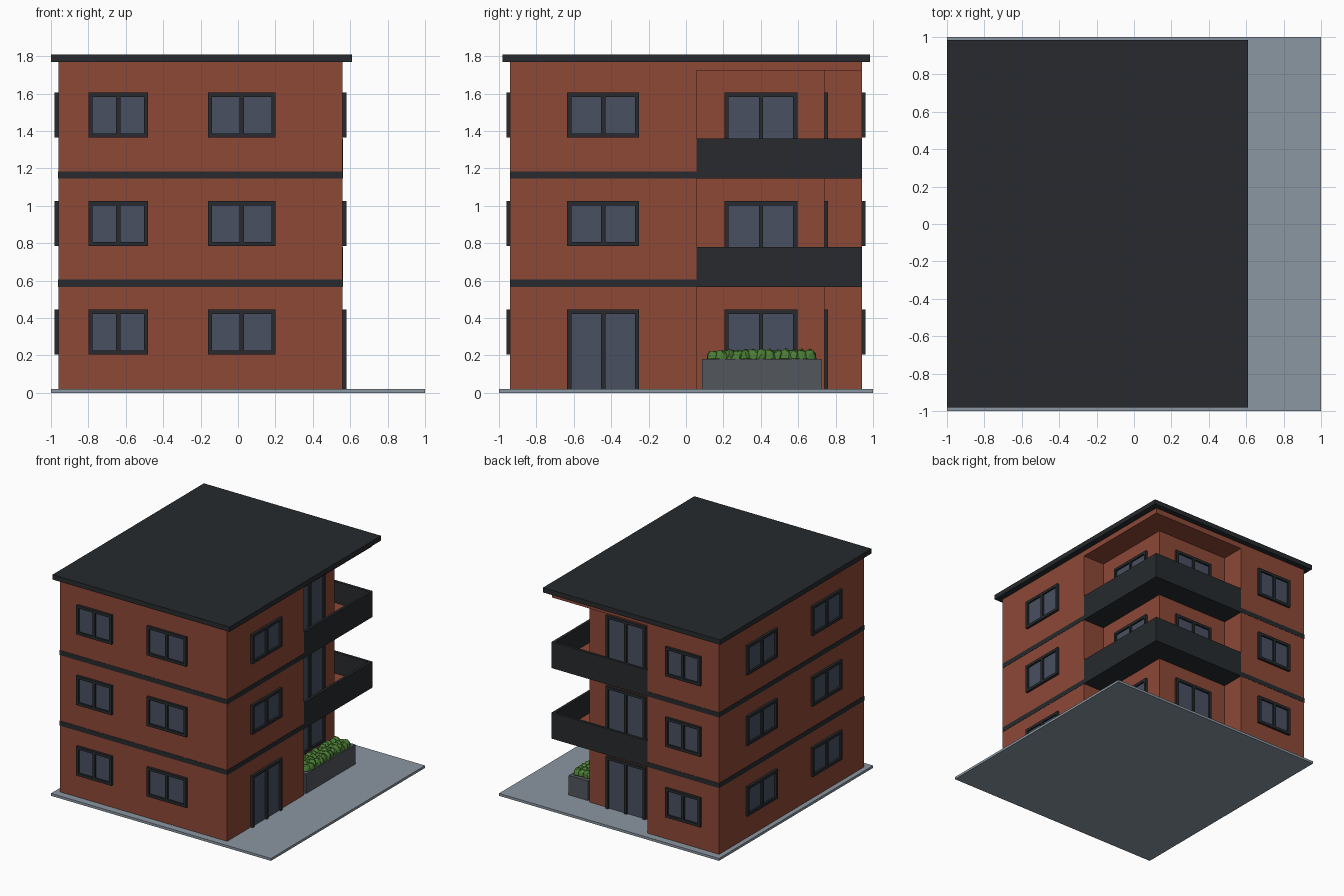
import bpy, bmesh, random
from mathutils import Matrix, Vector

if "Cube" in bpy.data.objects:
    bpy.data.objects.remove(bpy.data.objects["Cube"])

random.seed(4)

def material(name, r, g, b):
    m = bpy.data.materials.new(name)
    m.diffuse_color = (r, g, b, 1)
    m.use_nodes = True
    m.node_tree.nodes["Principled BSDF"].inputs["Base Color"].default_value = m.diffuse_color
    return m

BRICK = material("brick", .27, .065, .037)
DARK = material("dark_trim", .02, .023, .027)
GLASS = material("glass", .065, .08, .12)
PAVING = material("paving", .26, .31, .36)
CONCRETE = material("concrete", .085, .093, .107)
LEAF = material("leaf", .07, .2, .035)

def finish(name, bm, mat):
    bmesh.ops.recalc_face_normals(bm, faces=bm.faces)
    me = bpy.data.meshes.new(name)
    bm.to_mesh(me)
    bm.free()
    me.materials.append(mat)
    ob = bpy.data.objects.new(name, me)
    bpy.context.collection.objects.link(ob)
    return ob

def add_box(bm, lo, hi):
    lo, hi = Vector(lo), Vector(hi)
    bmesh.ops.create_cube(bm, size=1, matrix=Matrix.Translation((lo + hi) / 2)
                          @ Matrix.Diagonal((*[abs(v) for v in hi - lo], 1)))

def boxes(name, spans, mat):
    bm = bmesh.new()
    for lo, hi in spans:
        add_box(bm, lo, hi)
    return finish(name, bm, mat)

def prism(name, outline, z0, z1, mat):
    bm = bmesh.new()
    face = bm.faces.new([bm.verts.new((x, y, z0)) for x, y in outline])
    up = bmesh.ops.extrude_face_region(bm, geom=[face], use_keep_orig=True)["geom"]
    bmesh.ops.translate(bm, vec=(0, 0, z1 - z0),
                        verts=[v for v in up if isinstance(v, bmesh.types.BMVert)])
    return finish(name, bm, mat)

# Building extents, and the recess cut out of the back right corner
X0, X1, Y0, Y1 = -.96, .56, -.94, .94
NX, NY = -.31, .055
WX, WY = .36, .74
FLOOR = .58

def opening(name, axis, plane, side, a0, a1, z0, z1, door=False):
    """Two-pane window or door on a wall; axis is the wall's normal axis."""
    def span(p0, p1, d0, d1, q0, q1):
        u, v = plane + side * d0, plane + side * d1
        if axis == "x":
            return (u, p0, q0), (v, p1, q1)
        return (p0, u, q0), (p1, v, q1)
    w, out, mid = .022, .02, (a0 + a1) / 2
    frame = [span(a0, a0 + w, -.01, out, z0, z1),
             span(a1 - w, a1, -.01, out, z0, z1),
             span(mid - w / 2, mid + w / 2, -.01, out, z0, z1 - w),
             span(a0 + w, a1 - w, -.01, out, z1 - w, z1)]
    if not door:
        frame.append(span(a0 + w, a1 - w, -.01, out, z0, z0 + w))
    boxes(name + "_frame", frame, DARK)
    boxes(name + "_glass", [span(a0 + w, a1 - w, -.01, .005, z0, z1 - w)], GLASS)

# Ground slab, walls and roof
boxes("ground_slab", [((-1, -1, 0), (1, 1, .02))], PAVING)
prism("walls", [(X0, Y0), (X1, Y0), (X1, NY), (WX, NY), (WX, WY), (NX, WY),
                (NX, Y1), (X0, Y1)], .02, 1.77, BRICK)
boxes("roof", [((-1, -.98, 1.77), (.61, .985, 1.81))], DARK)

# Wrap-around outline of the corner recess
CORNER = [(X1, NY), (X1, Y1), (NX, Y1), (NX, WY), (WX, WY), (WX, NY)]
prism("recess_ceiling", CORNER, 1.725, 1.77, BRICK)

# Balconies and the trim bands level with their floors
T, E = .02, .002
for i in (1, 2):
    z = i * FLOOR - .015
    prism(f"balcony_base_{i}", CORNER, z, z + .02, DARK)
    prism(f"balcony_floor_{i}", [(X1 - T, NY), (X1 - T, Y1 - T), (NX, Y1 - T),
          (NX, WY), (WX, WY), (WX, NY)], z + .02, z + .04, BRICK)
    prism(f"balcony_parapet_{i}", [(X1 + E, NY), (X1 + E, Y1 + E), (NX, Y1 + E),
          (NX, Y1 - T), (X1 - T, Y1 - T), (X1 - T, NY)], z, z + .215, DARK)
    prism(f"trim_band_{i}", [(X0 - E, Y0 - E), (X1 + E, Y0 - E), (X1 + E, NY),
          (.3, NY), (NX, .7), (NX, Y1 + E), (X0 - E, Y1 + E)], z, z + .04, DARK)

# Windows and doors on every storey
XA, XB = (-.80, -.48), (-.16, .20)
YA, YB = (-.635, -.25), (.205, .595)
for i in range(3):
    sill, head = .205 + i * FLOOR, .445 + i * FLOOR
    base = .02 if i == 0 else i * FLOOR + .025
    for j, s in enumerate((XA, XB)):
        opening(f"front_window_{i}_{j}", "y", Y0, -1, *s, sill, head)
    for j, s in enumerate((YA, YB)):
        opening(f"left_window_{i}_{j}", "x", X0, -1, *s, sill, head)
    opening(f"back_window_{i}", "y", Y1, 1, *XA, sill, head)
    opening(f"back_door_{i}", "y", WY, 1, *XB, base, head, True)
    if i == 0:
        opening("entrance_door", "x", X1, 1, *YA, base, head, True)
        opening("recess_window", "x", WX, 1, *YB, sill, head)
    else:
        opening(f"right_window_{i}", "x", X1, 1, *YA, sill, head)
        opening(f"balcony_door_{i}", "x", WX, 1, *YB, base, head, True)

# Planter with a lumpy hedge
boxes("planter", [((.385, .085, .02), (.56, .725, .18))], CONCRETE)
bm = bmesh.new()
for k in range(13):
    for x in (.425, .475, .52):
        r = random.uniform(.032, .04)
        pos = Vector((x + random.uniform(-.008, .008), .145 + k * .043, .185))
        ball = bmesh.ops.create_icosphere(bm, subdivisions=2, radius=r)["verts"]
        for v in ball:
            v.co *= random.uniform(.88, 1.1)
            v.co.z *= 1.3
            v.co += pos
            v.co.z = max(v.co.z, .175)
finish("hedge", bm, LEAF)
